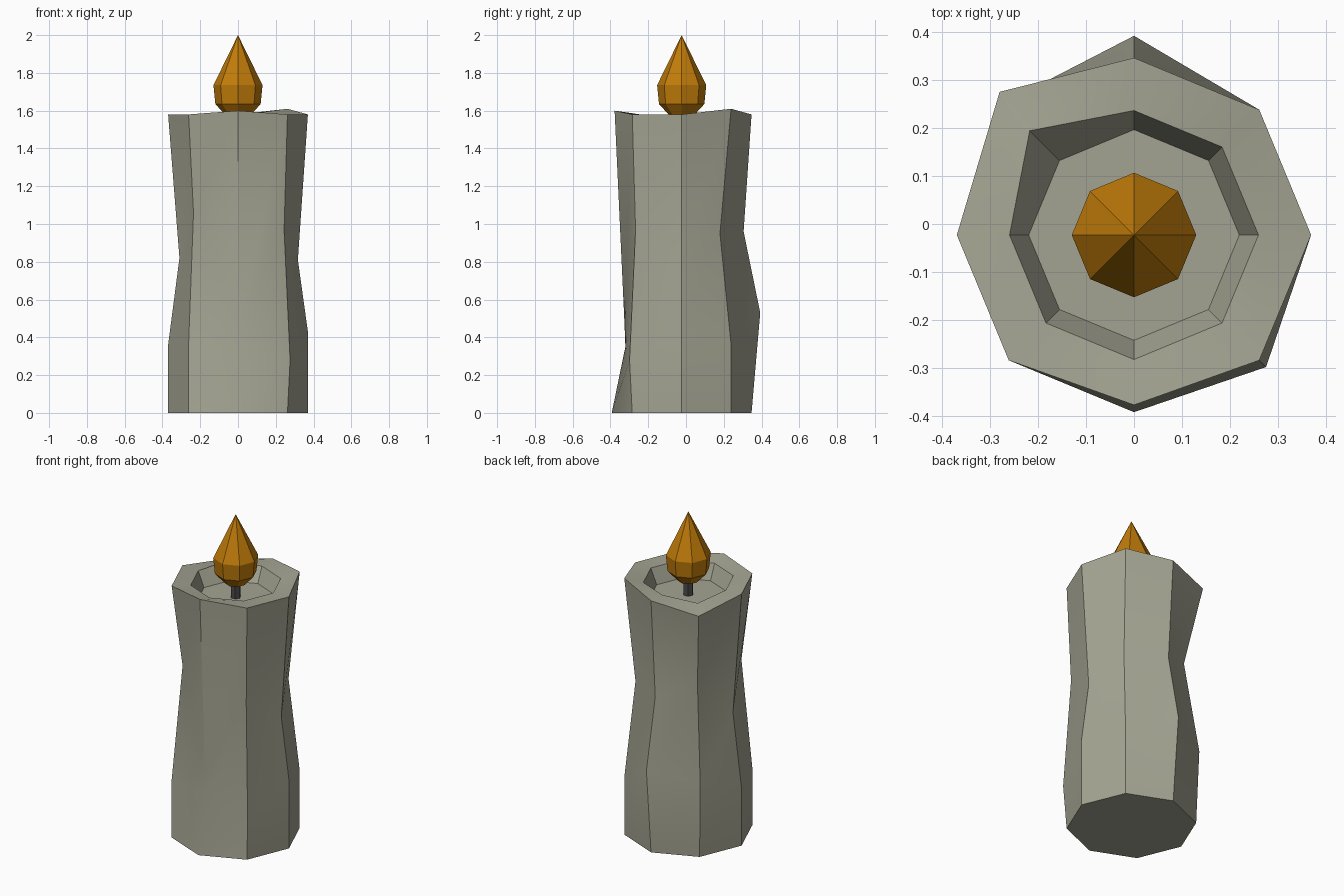
import bpy, bmesh, math

if "Cube" in bpy.data.objects:
    bpy.data.objects.remove(bpy.data.objects["Cube"])

CY = -0.023  # candle axis in y


def mat(name, col):
    m = bpy.data.materials.new(name)
    m.diffuse_color = (*col, 1)
    m.use_nodes = True
    m.node_tree.nodes["Principled BSDF"].inputs["Base Color"].default_value = m.diffuse_color
    return m


def ring(points):
    """One (radius, height[, twist in degrees]) point per side."""
    out = []
    for i, (r, z, *tw) in enumerate(points):
        a = 2 * math.pi * i / len(points) + math.radians(tw[0] if tw else 0)
        out.append((r * math.cos(a), r * math.sin(a) + CY, z))
    return out


def skin(name, rings, material, tip=None, smooth=None):
    """Bridge rings from bottom to top and cap both ends."""
    bm = bmesh.new()
    vs = [[bm.verts.new(p) for p in r] for r in rings]
    n = len(vs[0])
    for a, b in zip(vs, vs[1:]):
        for i in range(n):
            j = (i + 1) % n
            bm.faces.new((a[i], a[j], b[j], b[i]))
    bm.faces.new(vs[0][::-1])
    if tip is None:
        bm.faces.new(vs[-1])
    else:
        t = bm.verts.new((0, CY, tip))
        for i in range(n):
            bm.faces.new((vs[-1][i], vs[-1][(i + 1) % n], t))
    bmesh.ops.recalc_face_normals(bm, faces=bm.faces)
    me = bpy.data.meshes.new(name)
    bm.to_mesh(me)
    bm.free()
    ob = bpy.data.objects.new(name, me)
    bpy.context.collection.objects.link(ob)
    me.materials.append(material)
    if smooth:
        bpy.ops.object.select_all(action='DESELECT')
        ob.select_set(True)
        bpy.context.view_layer.objects.active = ob
        bpy.ops.object.shade_smooth_by_angle(angle=math.radians(smooth))
    return ob


# Wax body: uneven bends on each of the eight vertical edges
columns = [
    [(.37, 0), (.37, .43), (.317, .81), (.37, 1.58)],          # right
    [(.37, 0), (.37, .36), (.303, .95, -3), (.37, 1.61)],      # back right
    [(.37, 0), (.416, .53), (.328, .96), (.37, 1.58)],         # back
    [(.37, 0), (.388, .47), (.30, 1.05), (.41, 1.53, -1.8)],   # back left
    [(.37, 0), (.37, .36), (.31, .82), (.37, 1.58)],           # left
    [(.37, 0), (.37, .36), (.303, 1.06, -6), (.37, 1.58)],     # front left
    [(.37, 0), (.298, .35), (.303, .48), (.355, 1.60)],        # front
    [(.37, 0), (.39, .28), (.345, .97), (.37, 1.58)],          # front right
]
rings = [ring([c[k] for c in columns]) for k in range(4)]

# Sunken melt pool in the top
lip = [(.26, 1.575)] * 8
lip[3] = (.308, 1.565)
rings += [ring(lip), ring([(.22, 1.48)] * 8)]
skin("candle_body", rings, mat("wax_grey", (.37, .37, .29)), smooth=30)

# Wick
skin("wick", [ring([(.03, z)] * 6) for z in (1.47, 1.62)],
     mat("wick_dark", (.07, .07, .07)))

# Flame
flame = [(.06, 1.57), (.12, 1.635), (.13, 1.735)]
skin("flame", [ring([p] * 8) for p in flame],
     mat("flame_orange", (.53, .2, .003)), tip=2.0)
